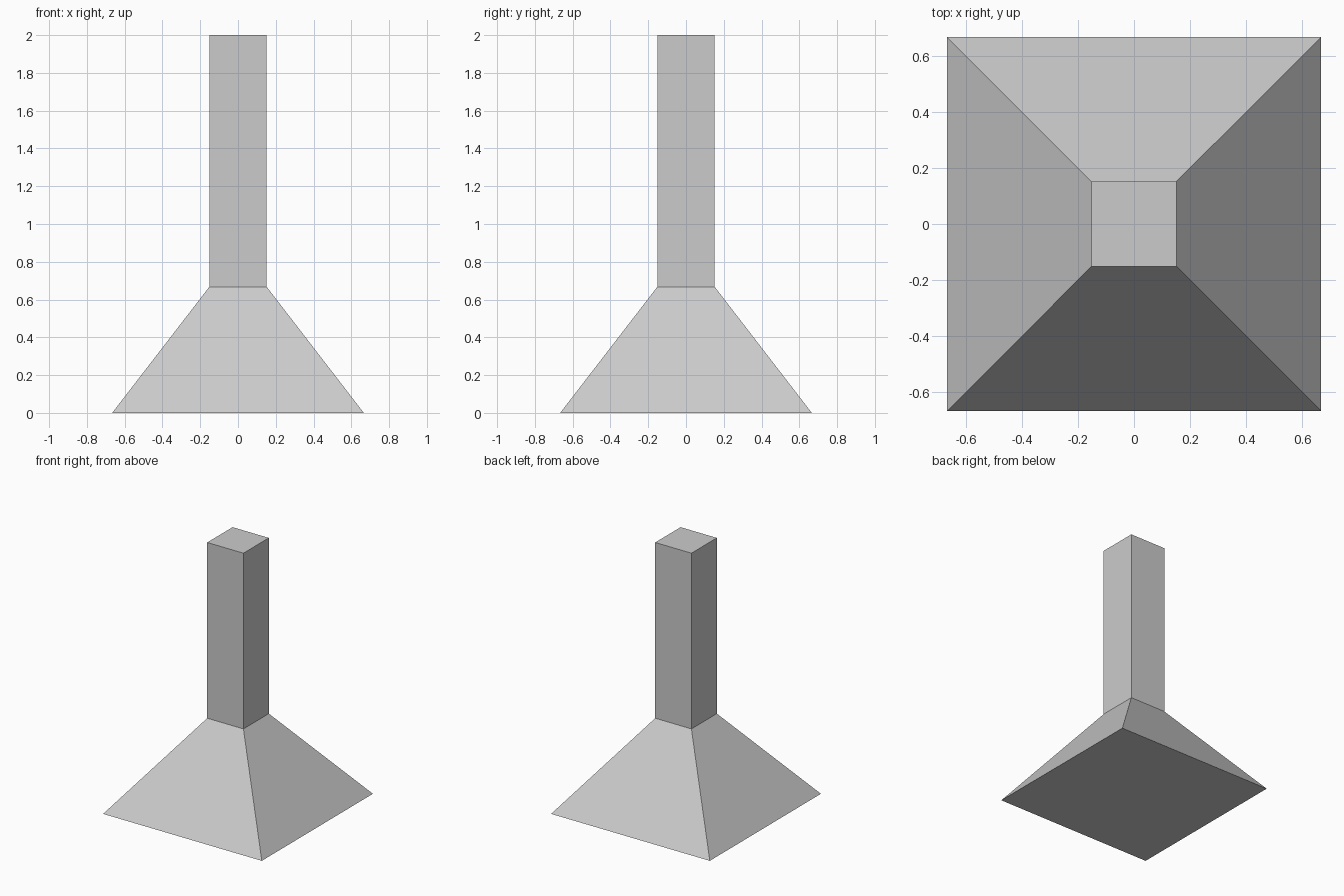
import bpy, bmesh

if "Cube" in bpy.data.objects:
    bpy.data.objects.remove(bpy.data.objects["Cube"])


def square_loft(name, sections, cap_bottom=False, cap_top=False):
    """Join square rings, given as (half width, height), into one part."""
    bm = bmesh.new()
    rings = [[bm.verts.new((sx * h, sy * h, z))
              for sx, sy in ((-1, -1), (1, -1), (1, 1), (-1, 1))]
             for h, z in sections]
    for low, high in zip(rings, rings[1:]):
        for i in range(4):
            j = (i + 1) % 4
            bm.faces.new((low[i], low[j], high[j], high[i]))
    if cap_bottom:
        bm.faces.new(rings[0][::-1])
    if cap_top:
        bm.faces.new(rings[-1])
    mesh = bpy.data.meshes.new(name)
    bm.to_mesh(mesh)
    bm.free()
    obj = bpy.data.objects.new(name, mesh)
    bpy.context.collection.objects.link(obj)
    return obj


BASE, NECK = 0.666, 0.152
JOINT, TOP = 0.667, 2.0

# Flared hood with a closed underside
square_loft("hood", [(BASE, 0), (NECK, JOINT)], cap_bottom=True)

# Square chimney rising from the hood
square_loft("chimney", [(NECK, JOINT), (NECK, TOP)], cap_top=True)
